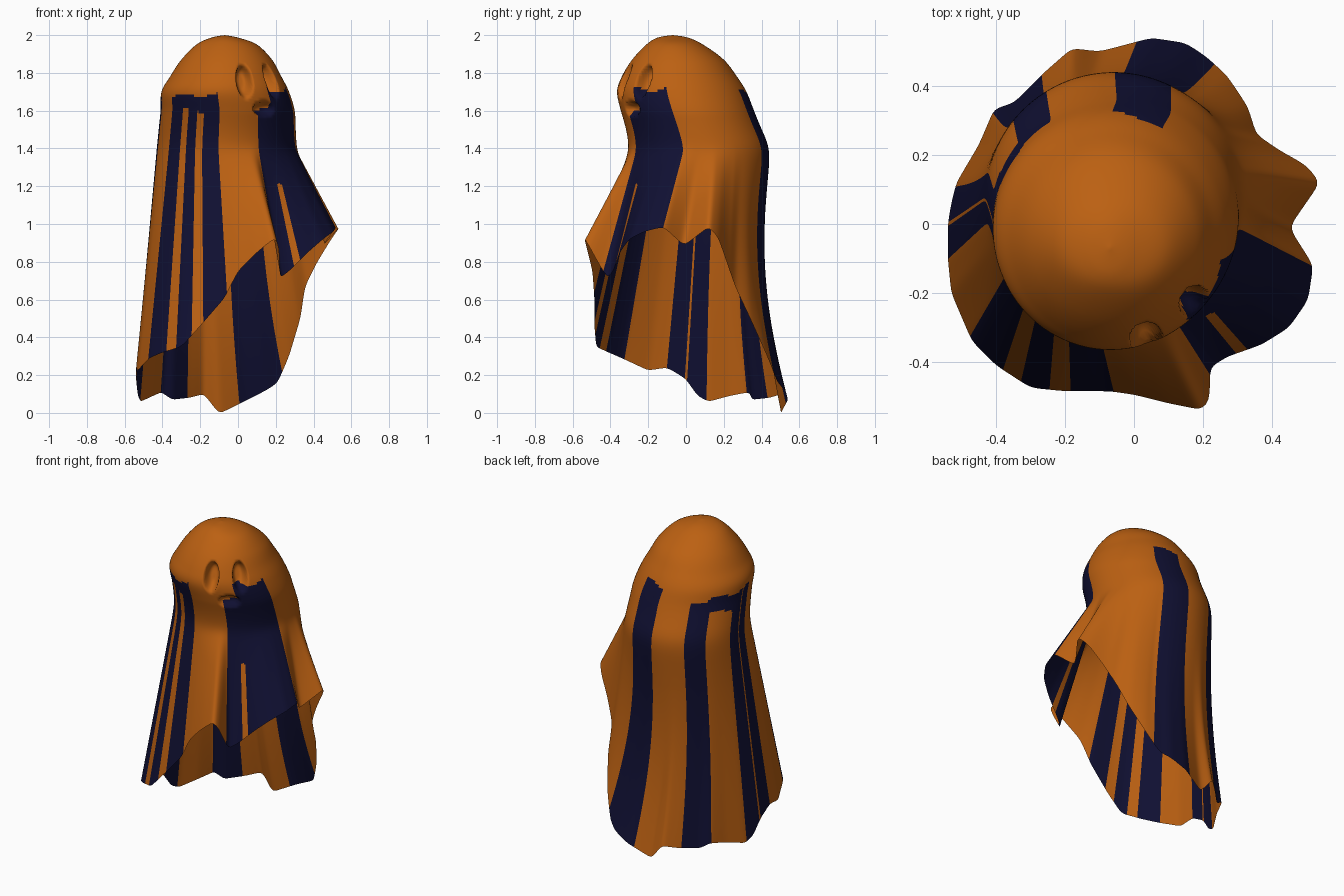
import bpy, bmesh, math

if "Cube" in bpy.data.objects:
    bpy.data.objects.remove(bpy.data.objects["Cube"])

N = 288          # columns around the sheet
HEAD_ROWS = 56
SKIRT_ROWS = 56

# Horizontal extents down the head: z, xmin, xmax, ymin, ymax
RINGS = [(2.0, -.07, -.07, -.07, -.07), (1.987, -.14, .0, -.15, .01),
         (1.95, -.22, .10, -.21, .09), (1.87, -.30, .18, -.285, .20),
         (1.78, -.36, .23, -.34, .27), (1.70, -.405, .27, -.365, .32),
         (1.60, -.41, .30, -.345, .36), (1.50, -.42, .305, -.315, .40),
         (1.40, -.43, .31, -.30, .45)]

# Hem of the draped sheet, a loop of x, y, z points
HEM = [(.45, -.01, .885), (.52, -.12, .985), (.505, -.22, .96), (.45, -.30, .92),
       (.37, -.35, .85), (.27, -.385, .75), (.215, -.42, .71), (.225, -.50, .86),
       (.20, -.54, .93), (.10, -.52, .85), (0, -.495, .75), (-.07, -.485, .61),
       (-.20, -.485, .46), (-.30, -.475, .35), (-.40, -.41, .32), (-.47, -.34, .29),
       (-.53, -.20, .225), (-.54, -.10, .24), (-.54, 0, .18), (-.53, .06, .09),
       (-.515, .12, .06), (-.45, .23, .09), (-.405, .335, .11), (-.35, .35, .07),
       (-.26, .44, .08), (-.18, .51, .10), (-.10, .50, -.005), (.05, .54, .07),
       (.15, .525, .12), (.21, .485, .16), (.27, .43, .30), (.33, .34, .50),
       (.355, .26, .67), (.42, .215, .80), (.50, .17, .93), (.54, .12, .985)]

# Stripes: from degree, to degree, bottom z, top z
STRIPES = [(-48, -13, 0, 1.71), (-63, -52, 0, 1.60), (-52, -48, 1.2, 1.60),
           (-110, -97, 0, 1.69), (-126, -117, 0, 1.66), (-146, -132, 0, 1.68),
           (-140, -100, 1.60, 1.68), (-180, -169, 0, 1.66), (168, 180, 0, 1.66),
           (122, 142, 0, 1.64), (138, 172, 1.56, 1.65), (63, 90, 0, 1.70)]

# Dents in the face: x, y, z, half width, half height, depth
DENTS = [(.035, -.33, 1.755, .048, .09, .075), (.18, -.23, 1.755, .048, .09, .075),
         (.135, -.28, 1.61, .07, .04, .05)]


def hem_at(deg):
    """Hem point on the ray at this angle."""
    pts = sorted((math.degrees(math.atan2(p[1], p[0])), p) for p in HEM)
    pts = [(pts[-1][0] - 360, pts[-1][1])] + pts + [(pts[0][0] + 360, pts[0][1])]
    for (a, p), (b, q) in zip(pts, pts[1:]):
        if a <= deg <= b:
            f = (deg - a) / max(b - a, 1e-6)
            return [p[k] + (q[k] - p[k]) * f for k in range(3)]


def ring_at(t):
    """Smooth interpolation of the ring table, t from 0 to 1."""
    u = t * (len(RINGS) - 1)
    i = min(int(u), len(RINGS) - 2)
    f = u - i
    a, b, c, d = [RINGS[max(0, min(len(RINGS) - 1, i + k))] for k in (-1, 0, 1, 2)]
    return [.5 * (2 * q + (r - p) * f + (2 * p - 5 * q + 4 * r - s) * f * f
                  + (3 * q - p - 3 * r + s) * f ** 3) for p, q, r, s in zip(a, b, c, d)]


def head_point(t, ang):
    z, x0, x1, y0, y1 = ring_at(t)
    return [(x0 + x1) / 2 + (x1 - x0) / 2 * math.cos(ang),
            (y0 + y1) / 2 + (y1 - y0) / 2 * math.sin(ang), z]


def material(name, col):
    m = bpy.data.materials.new(name)
    m.diffuse_color = (*col, 1)
    m.use_nodes = True
    m.node_tree.nodes["Principled BSDF"].inputs["Base Color"].default_value = m.diffuse_color
    return m


degs = [-180 + 360 * (j + .5) / N for j in range(N)]
hem = [hem_at(d) for d in degs]
for _ in range(3):      # round the hem corners slightly
    hem = [[(hem[j - 1][k] + 2 * hem[j][k] + hem[(j + 1) % N][k]) / 4
            for k in range(3)] for j in range(N)]

# Grid of points: head rows, then skirt rows down to the hem
rows = [[head_point(i / HEAD_ROWS, math.radians(d)) for d in degs]
        for i in range(1, HEAD_ROWS + 1)]
waist = rows[-1]
for i in range(1, SKIRT_ROWS + 1):
    s = i / SKIRT_ROWS
    row = []
    for j, d in enumerate(degs):
        back = max(0, math.sin(math.radians(d)))
        if d < 60:
            back *= max(0, d - 30) / 30
        g = s ** (1 + 1.0 * back)
        w, h = waist[j], hem[j]
        row.append([w[0] + (h[0] - w[0]) * g,
                    w[1] + (h[1] - w[1]) * g - .05 * back * math.sin(math.pi * s),
                    w[2] + (h[2] - w[2]) * s])
    rows.append(row)

# Soften the crease between head and skirt
for _ in range(20):
    new = [r[:] for r in rows]
    for i in range(HEAD_ROWS - 12, HEAD_ROWS + 12):
        for j in range(N):
            new[i][j] = [(rows[i - 1][j][k] + 2 * rows[i][j][k] + rows[i + 1][j][k]) / 4
                         for k in range(3)]
    rows = new

# Press the eyes and mouth into the face
for row in rows[:HEAD_ROWS]:
    for j, p in enumerate(row):
        x, y, z = p
        for ex, ey, ez, w, h, depth in DENTS:
            nx, ny = ex + .065, ey + .02
            l = math.hypot(nx, ny)
            nx, ny = nx / l, ny / l
            side = -(x - ex) * ny + (y - ey) * nx
            if (x - ex) * nx + (y - ey) * ny < -.15:
                continue
            q = (side / w) ** 2 + ((z - ez) / h) ** 2
            if q < 1:
                k = depth * (1 - q * q) ** 1.5
                p[0] -= nx * k
                p[1] -= ny * k

# Sheet mesh
bm = bmesh.new()
grid = [[bm.verts.new(p) for p in row] for row in rows]
top = bm.verts.new((-.07, -.07, 2.0))
for j in range(N):
    k = (j + 1) % N
    bm.faces.new((top, grid[0][j], grid[0][k]))
    for a, b in zip(grid, grid[1:]):
        f = bm.faces.new((a[j], b[j], b[k], a[k]))
        d = -180 + 360 * (j + 1) / N
        z = f.calc_center_median().z
        z += .012 * math.sin(math.radians(d * 9))     # wavy stripe ends
        if any(s[0] <= d < s[1] and s[2] <= z < s[3] for s in STRIPES):
            f.material_index = 1
for f in bm.faces:
    f.smooth = True
mesh = bpy.data.meshes.new("draped_sheet")
bm.to_mesh(mesh)
bm.free()
mesh.materials.append(material("orange cloth", (.50, .118, .006)))
mesh.materials.append(material("navy stripe", (.005, .005, .032)))
sheet = bpy.data.objects.new("draped_sheet", mesh)
bpy.context.collection.objects.link(sheet)
